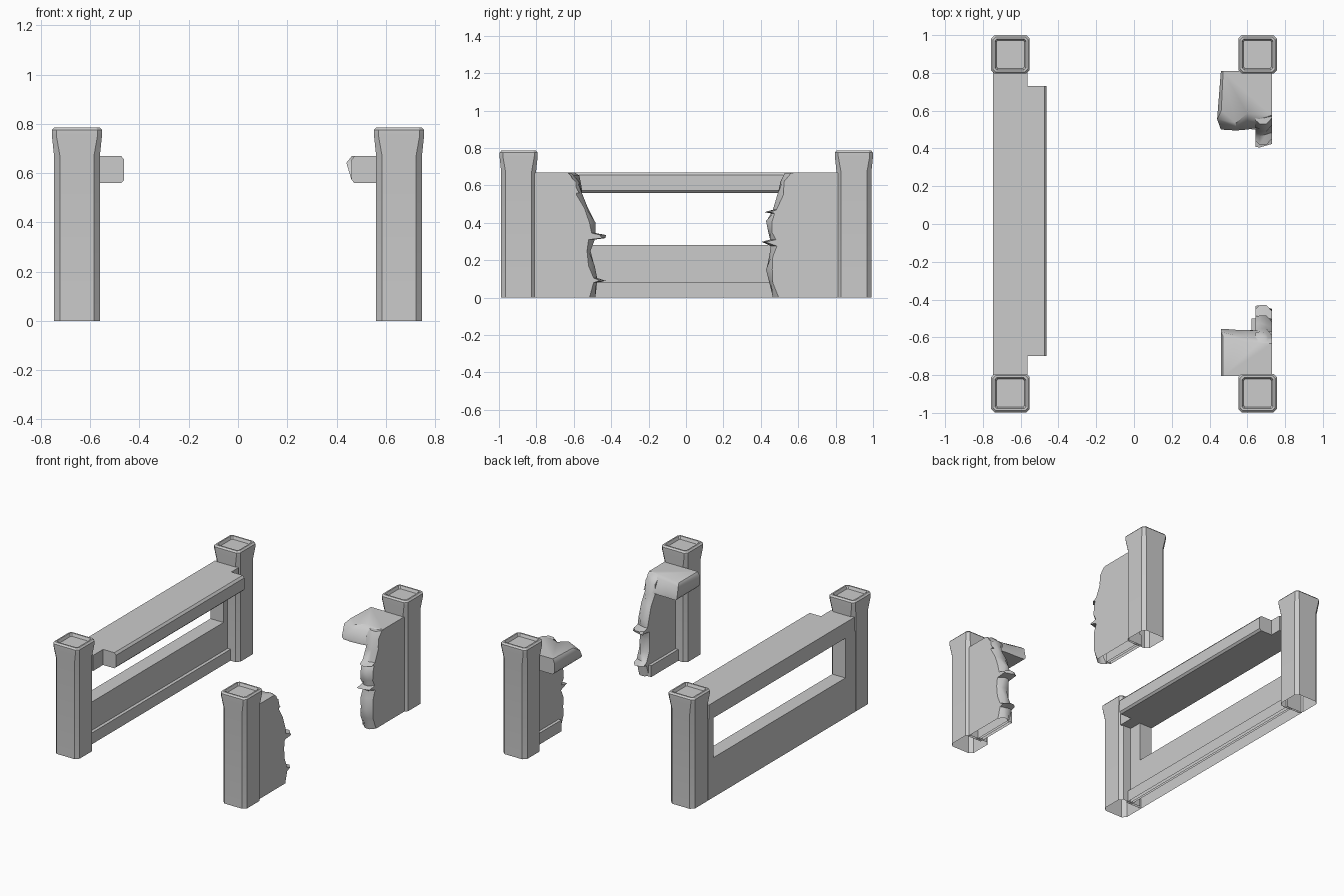
import bpy, bmesh, math

if "Cube" in bpy.data.objects:
    bpy.data.objects.remove(bpy.data.objects["Cube"])


def loft(name, rings, smooth=None):
    """Skin equal-length rings, cap both ends, leave the underside at z = 0 open."""
    bm = bmesh.new()
    rows = [[bm.verts.new(p) for p in r] for r in rings]
    n = len(rows[0])
    for a, b in zip(rows, rows[1:]):
        for i in range(n):
            j = (i + 1) % n
            bm.faces.new((a[i], a[j], b[j], b[i]))
    bm.faces.new(rows[0][::-1])
    bm.faces.new(rows[-1])
    bmesh.ops.recalc_face_normals(bm, faces=bm.faces)
    ground = [f for f in bm.faces if all(abs(v.co.z) < 1e-4 for v in f.verts)]
    bmesh.ops.delete(bm, geom=ground, context='FACES_ONLY')
    me = bpy.data.meshes.new(name)
    bm.to_mesh(me)
    bm.free()
    ob = bpy.data.objects.new(name, me)
    bpy.context.collection.objects.link(ob)
    if smooth:
        bpy.context.view_layer.objects.active = ob
        ob.select_set(True)
        bpy.ops.object.shade_smooth_by_angle(angle=math.radians(smooth))
        ob.select_set(False)
    return ob


def octagon(cx, cy, z, h, c):
    pts = [(h, c - h), (h, h - c), (h - c, h), (c - h, h),
           (-h, h - c), (-h, c - h), (c - h, -h), (h - c, -h)]
    return [(cx + x, cy + y, z) for x, y in pts]


def prism_x(name, yz, x0, x1):
    return loft(name, [[(x, y, z) for y, z in yz] for x in (x0, x1)])


def prism_y(name, xz, y0, y1):
    return loft(name, [[(x, y, z) for x, z in xz] for y in (y0, y1)])


# Corner posts: chamfered shaft, flared cap, sunken top
POST = [(0, .093, .024), (.67, .093, .024), (.755, .102, .018), (.775, .102, .018),
        (.786, .092, .014), (.786, .082, .01), (.766, .074, .008)]
for sx, side in ((-1, "left"), (1, "right")):
    for cy, end in ((-.895, "front"), (.898, "back")):
        loft(f"{end}_{side}_post",
             [octagon(sx * .654, cy, z, h, c) for z, h, c in POST], 25)

# Intact left wall with a long window opening
prism_x("left_wall", [(-.82, 0), (.82, 0), (.82, .57), (.76, .57), (.76, .28),
                      (-.71, .28), (-.71, .57), (-.82, .57)], -.747, -.645)
prism_x("left_plinth", [(-.82, 0), (.82, 0), (.82, .08), (-.82, .08)], -.66, -.622)
# Left top rail and its projecting ledge
prism_y("left_rail", [(-.747, .56), (-.563, .56), (-.563, .67), (-.747, .67)], -.81, .81)
prism_y("left_ledge", [(-.575, .56), (-.475, .56), (-.462, .573), (-.462, .655),
                       (-.475, .67), (-.575, .67)], -.70, .73)


# Broken right walls: jagged outline lofted through the thickness
def broken_wall(name, edge, sign):
    rings = []
    for x, pull, wob in ((.643, .012, .008), (.665, 0, 0), (.70, .004, -.006), (.73, .025, .006)):
        r = [(x, sign * .82, 0)]
        for i, (y, z) in enumerate(edge):
            r.append((x, sign * (y + pull + wob * (-1) ** i), z))
        r.append((x, sign * .82, edge[-1][1]))
        rings.append(r)
    return loft(name, rings, 50)


broken_wall("front_broken_wall",
            [(.485, 0), (.475, .08), (.43, .09), (.475, .105), (.49, .17), (.51, .25),
             (.49, .31), (.43, .318), (.43, .335), (.485, .345), (.485, .40),
             (.525, .48), (.555, .55), (.57, .62), (.615, .665)], -1)
broken_wall("back_broken_wall",
            [(.465, 0), (.445, .08), (.43, .15), (.445, .22), (.455, .275), (.405, .298),
             (.45, .31), (.44, .35), (.43, .41), (.455, .45), (.42, .457),
             (.465, .47), (.49, .55), (.505, .62), (.53, .665)], 1)
for s, end in ((-1, "front"), (1, "back")):
    prism_x(f"{end}_broken_plinth", [(s * .82, 0), (s * .50, 0), (s * .50, .08), (s * .82, .08)],
            .622, .66)


# Broken right rails: jagged ends lofted through the height
def broken_rail(name, y_in, levels):
    xs = (.54, .60, .66, .73)
    rings = []
    for z, x0, tip, ys in levels:
        rings.append([(.73, y_in, z), (x0, y_in, z), (tip, ys[0], z)]
                     + [(x, y, z) for x, y in zip(xs, ys[1:])])
    return loft(name, rings, 40)


broken_rail("front_broken_rail", -.805, [
    (.56, .472, .472, (-.555, -.56, -.56, -.565, -.57)),
    (.575, .46, .46, (-.555, -.56, -.56, -.57, -.58)),
    (.652, .46, .46, (-.57, -.59, -.60, -.61, -.615)),
    (.669, .472, .472, (-.595, -.61, -.625, -.63, -.632))])
broken_rail("back_broken_rail", .81, [
    (.56, .472, .472, (.50, .495, .50, .51, .52)),
    (.575, .46, .46, (.50, .495, .50, .51, .52)),
    (.642, .46, .44, (.555, .515, .545, .53, .55)),
    (.669, .472, .462, (.60, .535, .585, .56, .575))])
